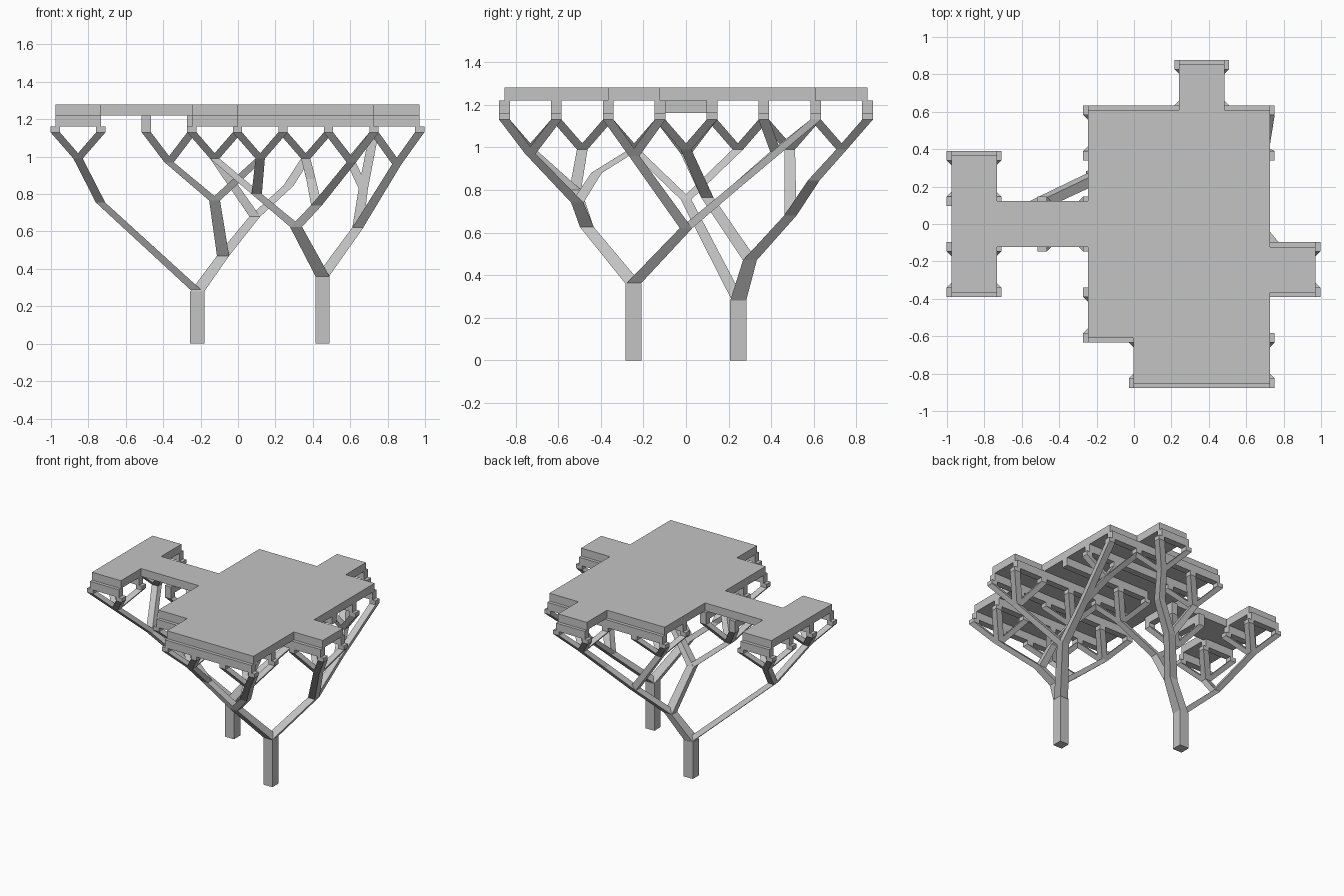
import bpy
import bmesh

cube = bpy.data.objects.get("Cube")
if cube:
    bpy.data.objects.remove(cube, do_unlink=True)

grey = bpy.data.materials.new("light_grey")
grey.use_nodes = True
tone = (0.55, 0.55, 0.55, 1)
grey.diffuse_color = tone
grey.node_tree.nodes["Principled BSDF"].inputs["Base Color"].default_value = tone

STEP = 0.2435
POST = 0.05
Z_FORK, Z_POST, Z_BEAM, Z_SLAB, Z_TOP = 1.13, 1.16, 1.22, 1.22, 1.28


def gx(i):
    return -0.977 + i * STEP


def gy(j):
    return (j - 3.5) * STEP


def finish(name, bm):
    bmesh.ops.recalc_face_normals(bm, faces=bm.faces)
    mesh = bpy.data.meshes.new(name)
    bm.to_mesh(mesh)
    bm.free()
    mesh.materials.append(grey)
    obj = bpy.data.objects.new(name, mesh)
    bpy.context.collection.objects.link(obj)


def loft(bm, a, b, wa, wb):
    """Square strut with level ends, running from point a up to point b."""
    rings = []
    for (x, y, z), w in ((a, wa / 2), (b, wb / 2)):
        rings.append([bm.verts.new((x + sx * w, y + sy * w, z))
                      for sx, sy in ((-1, -1), (1, -1), (1, 1), (-1, 1))])
    low, high = rings
    bm.faces.new(low[::-1])
    bm.faces.new(high)
    for k in range(4):
        n = (k + 1) % 4
        bm.faces.new((low[k], low[n], high[n], high[k]))


def block(bm, x0, x1, y0, y1, z0, z1):
    res = bmesh.ops.create_cube(bm, size=1)
    for v in res["verts"]:
        v.co = ((x0 + x1) / 2 + v.co.x * (x1 - x0),
                (y0 + y1) / 2 + v.co.y * (y1 - y0),
                (z0 + z1) / 2 + v.co.z * (z1 - z0))


# Deck outline on the grid, extruded into one slab
outline = [(0, 2), (1, 2), (1, 3), (3, 3), (3, 1), (4, 1), (4, 0), (7, 0), (7, 2), (8, 2),
           (8, 3), (7, 3), (7, 6), (6, 6), (6, 7), (5, 7), (5, 6), (3, 6), (3, 4), (1, 4),
           (1, 5), (0, 5)]
bm = bmesh.new()
face = bm.faces.new([bm.verts.new((gx(i), gy(j), Z_SLAB)) for i, j in outline])
top = bmesh.ops.extrude_face_region(bm, geom=[face])["geom"]
bmesh.ops.translate(bm, vec=(0, 0, Z_TOP - Z_SLAB),
                    verts=[g for g in top if isinstance(g, bmesh.types.BMVert)])
finish("deck_slab", bm)

# Beams under the deck: rows along x, and two cross beams under the bridge
bm = bmesh.new()
rows = [(0, 4, 7), (1, 3, 7), (2, 3, 8), (3, 4, 8), (4, 4, 7), (5, 3, 7), (6, 3, 7), (7, 5, 6)]
rows += [(j, 0, 1) for j in range(2, 6)]
for j, a, b in rows:
    block(bm, gx(a), gx(b), gy(j) - POST / 2, gy(j) + POST / 2, Z_POST, Z_BEAM)
for i in (2, 3):
    block(bm, gx(i) - POST / 2, gx(i) + POST / 2, gy(3) - POST / 2, gy(4) + POST / 2,
          Z_POST, Z_BEAM)
finish("deck_beams", bm)


# Tree columns: each node is (point, width, children); a tip is a grid column
def tip(i, j):
    return ((gx(i), gy(j), Z_FORK), POST, None)


def cell(i, j, z=0.99):
    """Fork that carries the four corners of one grid cell."""
    tips = [tip(i + a, j + b) for a in (0, 1) for b in (0, 1)]
    return ((gx(i + 0.5), gy(j + 0.5), z), POST, tips)


def node(x, y, z, width, *children):
    return ((x, y, z), width, children)


def grow(bm, parent, posts):
    point, width, children = parent
    if children is None:
        posts.add(point)
        return
    for child in children:
        loft(bm, point, child[0], min(width, child[1] * 1.15), child[1])
        grow(bm, child, posts)


left_tree = node(
    -0.217, 0.245, 0.28, 0.078,
    node(-0.735, 0, 0.755, 0.05, cell(0, 2), cell(0, 4)),
    node(-0.08, 0.3, 0.47, 0.065,
         node(-0.125, 0.1, 0.765, 0.058, cell(2, 3, 0.97), cell(4, 3)),
         node(0.09, 0.49, 0.68, 0.058,
              cell(3, 5),
              node(0.27, 0.6, 0.845, 0.055, cell(5, 6)))))

corner_fork = node(0.6, 0.42, 0.98, 0.05, tip(6, 5), tip(6, 6), tip(7, 5))
right_tree = node(
    0.452, -0.247, 0.36, 0.075,
    node(0.31, -0.465, 0.625, 0.065,
         node(0.1, -0.52, 0.8, 0.055, cell(4, 0), cell(3, 1)),
         node(0.42, -0.51, 0.74, 0.058,
              cell(6, 0, 0.97),
              node(0.39, -0.42, 0.88, 0.05, cell(5, 2)))),
    node(0.64, 0, 0.62, 0.06,
         cell(7, 2, 0.96),
         node(0.67, 0.25, 0.83, 0.05, corner_fork, tip(7, 6))))

posts = set()
for name, tree in (("back_tree", left_tree), ("front_tree", right_tree)):
    (x, y, z), width, _ = tree
    bm = bmesh.new()
    loft(bm, (x, y, 0), (x, y, z), width, width)
    finish(name + "_trunk", bm)
    bm = bmesh.new()
    grow(bm, tree, posts)
    finish(name + "_branches", bm)

# Short posts between branch tips and beams
bm = bmesh.new()
for x, y, z in sorted(posts):
    loft(bm, (x, y, z), (x, y, Z_POST), POST, POST)
finish("deck_posts", bm)
